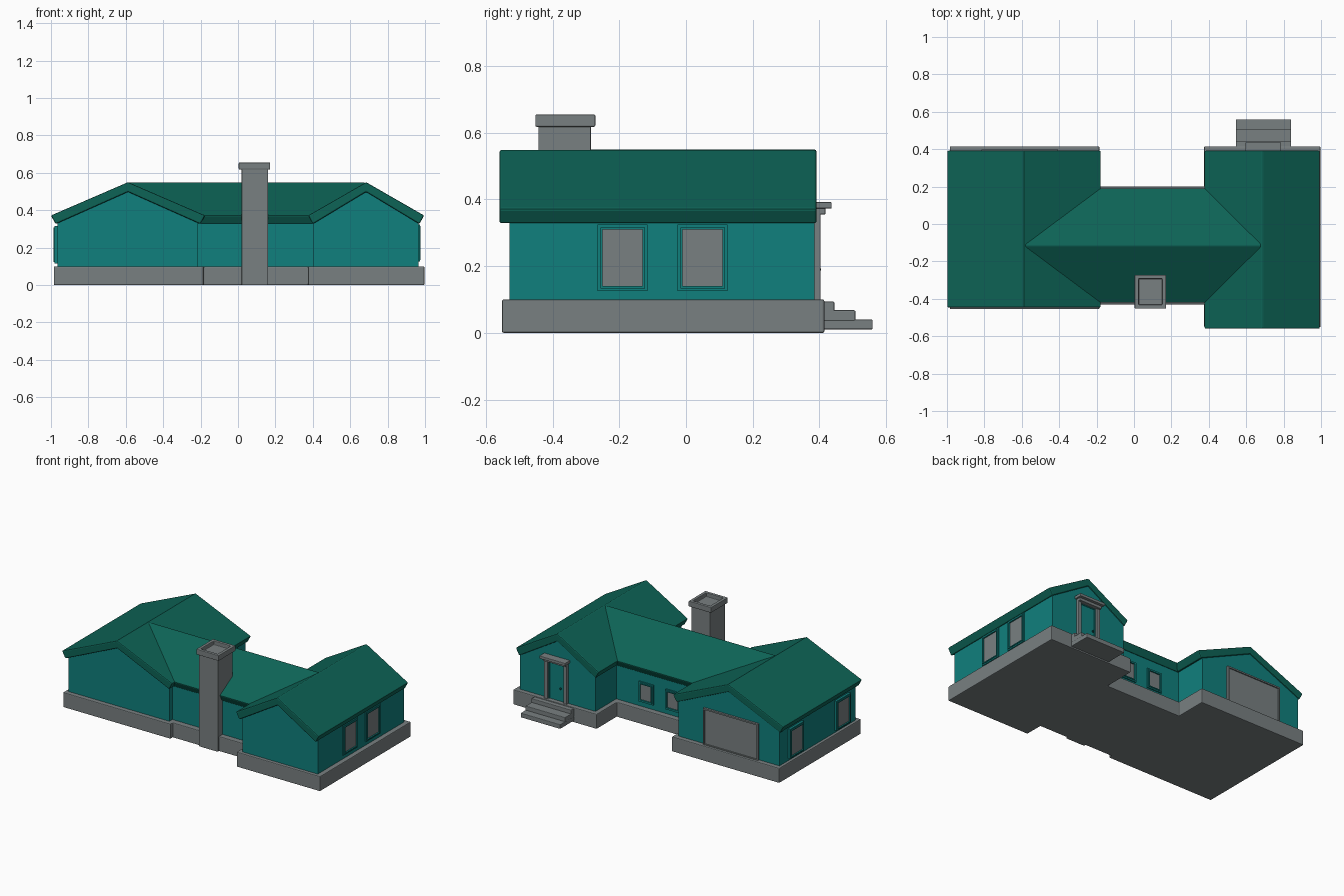
import bpy, bmesh, math
from mathutils import Matrix, Vector

if "Cube" in bpy.data.objects:
    bpy.data.objects.remove(bpy.data.objects["Cube"])


def material(name, rgb):
    m = bpy.data.materials.new(name)
    m.diffuse_color = (*rgb, 1)
    m.use_nodes = True
    m.node_tree.nodes["Principled BSDF"].inputs["Base Color"].default_value = m.diffuse_color
    return m


WALL = material("teal_wall", (0.005, 0.215, 0.205))
ROOF = material("green_roof", (0.004, 0.125, 0.092))
STONE = material("grey_stone", (0.19, 0.215, 0.22))
DARK = material("dark_metal", (0.005, 0.06, 0.06))


def finish(name, bm, mats, bevel=0.0):
    bmesh.ops.recalc_face_normals(bm, faces=bm.faces)
    me = bpy.data.meshes.new(name)
    bm.to_mesh(me)
    bm.free()
    ob = bpy.data.objects.new(name, me)
    bpy.context.collection.objects.link(ob)
    for m in mats:
        me.materials.append(m)
    if bevel:
        b = ob.modifiers.new("soft_edges", 'BEVEL')
        b.width, b.segments = bevel, 2
        b.limit_method = 'ANGLE'
        b.angle_limit = math.radians(50)
    return ob


def prism(name, pts, direction, mat, bevel=0.0):
    """Extrude a closed 3D outline along a direction."""
    bm = bmesh.new()
    f = bm.faces.new([bm.verts.new(p) for p in pts])
    ext = bmesh.ops.extrude_face_region(bm, geom=[f], use_keep_orig=True)
    vs = [g for g in ext["geom"] if isinstance(g, bmesh.types.BMVert)]
    bmesh.ops.translate(bm, verts=vs, vec=direction)
    return finish(name, bm, [mat], bevel)


def box_bm(x0, x1, y0, y1, z0, z1):
    bm = bmesh.new()
    bmesh.ops.create_cube(bm, size=1, matrix=Matrix.Translation(
        ((x0 + x1) / 2, (y0 + y1) / 2, (z0 + z1) / 2)) @ Matrix.Diagonal((x1 - x0, y1 - y0, z1 - z0, 1)))
    return bm


def box(name, dims, mat, bevel=0.0):
    return finish(name, box_bm(*dims), [mat], bevel)


def gable_walls(name, c, hw, a, b, along_y=True):
    prof = [(-hw, 0.09), (hw, 0.09), (hw, 0.34), (0, 0.51), (-hw, 0.34)]
    if along_y:
        return prism(name, [(c + u, a, z) for u, z in prof], (0, b - a, 0), WALL)
    return prism(name, [(a, c + u, z) for u, z in prof], (b - a, 0, 0), WALL)


def gable_roof(name, c, hw, a, b, along_y=True):
    prof = [(-hw, 0.372), (0, 0.55), (hw, 0.372), (hw - 0.025, 0.326), (0, 0.498), (-hw + 0.025, 0.326)]
    if along_y:
        return prism(name, [(c + u, a, z) for u, z in prof], (0, b - a, 0), ROOF, 0.007)
    return prism(name, [(a, c + u, z) for u, z in prof], (b - a, 0, 0), ROOF, 0.007)


def panel(name, loc, turn, w, h, depth, steps, frame, pane):
    """Framed plate facing -y before turning; steps are (inset, push) pairs."""
    bm = box_bm(-w / 2, w / 2, -depth, 0.02, -h / 2, h / 2)
    bm.faces.ensure_lookup_table()
    bmesh.ops.recalc_face_normals(bm, faces=bm.faces)
    f = min(bm.faces, key=lambda q: q.calc_center_median().y)
    for t, d in steps:
        bmesh.ops.inset_region(bm, faces=[f], thickness=t, depth=0)
        ext = bmesh.ops.extrude_discrete_faces(bm, faces=[f])
        f = ext["faces"][0]
        bmesh.ops.translate(bm, verts=f.verts, vec=(0, -d, 0))
    f.material_index = 1
    bm.transform(Matrix.Translation(loc) @ Matrix.Rotation(math.radians(turn), 4, 'Z'))
    return finish(name, bm, [frame, pane])


# foundation slab, one outline around both wings and the link
outline = [(-0.985, -0.455), (-0.185, -0.455), (-0.185, -0.43), (0.375, -0.43), (0.375, -0.552), (0.997, -0.552),
           (0.997, 0.415), (0.375, 0.415), (0.375, 0.2), (-0.185, 0.2), (-0.185, 0.415), (-0.985, 0.415)]
prism("foundation", [(x, y, 0) for x, y in outline], (0, 0, 0.1), STONE, 0.005)

# walls and roofs
gable_walls("left_wing_walls", -0.59, 0.376, -0.425, 0.385)
gable_walls("right_wing_walls", 0.685, 0.28, -0.53, 0.385)
gable_walls("middle_walls", -0.115, 0.278, -0.5, 0.6, False)
gable_roof("left_wing_roof", -0.588, 0.412, -0.447, 0.392)
gable_roof("right_wing_roof", 0.685, 0.31, -0.56, 0.392)
gable_roof("middle_roof", -0.115, 0.307, -0.585, 0.68, False)

# chimney with a hollow cap
box("chimney_stack", (0.02, 0.16, -0.443, -0.285, 0, 0.625), STONE, 0.003)
bm = box_bm(0.004, 0.172, -0.452, -0.272, 0.618, 0.655)
top = max(bm.faces, key=lambda q: q.calc_center_median().z)
bmesh.ops.inset_region(bm, faces=[top], thickness=0.03, depth=0)
pit = bmesh.ops.extrude_discrete_faces(bm, faces=[top])["faces"][0]
bmesh.ops.translate(bm, verts=pit.verts, vec=(0, 0, -0.025))
finish("chimney_cap", bm, [STONE], 0.004)

# windows on the two outer sides and on the back of the middle part
rim = [(0.012, 0.005), (0.009, -0.009)]
for i, y in enumerate((-0.19, 0.05)):
    panel(f"right_window_{i}", (0.965, y, 0.225), 90, 0.15, 0.2, 0.007, rim, WALL, STONE)
for i, y in enumerate((-0.275, 0.22)):
    panel(f"left_window_{i}", (-0.966, y, 0.215), -90, 0.15, 0.2, 0.016, rim, WALL, STONE)
for i, x in enumerate((-0.02, 0.18)):
    panel(f"back_window_{i}", (x, 0.163, 0.2), 180, 0.11, 0.135, 0.008, rim, WALL, STONE)

# garage door
panel("garage_door", (-0.61, 0.385, 0.22), 180, 0.41, 0.25, 0.014, [(0.014, -0.008)], STONE, STONE)

# front entrance: door, knob, posts and canopy
panel("entrance_door", (0.69, 0.385, 0.225), 180, 0.125, 0.27, 0.006, [(0.014, -0.004)], WALL, WALL)
bm = bmesh.new()
bmesh.ops.create_uvsphere(bm, u_segments=10, v_segments=6, radius=0.007, matrix=Matrix.Translation((0.655, 0.398, 0.19)))
finish("door_knob", bm, [DARK])
for i, s in enumerate((-1, 1)):
    x = 0.69 + s * 0.072
    box(f"door_post_{i}", (x - 0.013, x + 0.013, 0.38, 0.404, 0.095, 0.365), STONE, 0.003)
box("door_lintel", (0.605, 0.775, 0.38, 0.418, 0.355, 0.376), STONE, 0.003)
box("door_canopy", (0.595, 0.787, 0.38, 0.437, 0.373, 0.392), STONE, 0.003)

# entrance steps
for i, (y, z0, z1) in enumerate(((0.56, 0.01, 0.04), (0.508, 0.035, 0.068), (0.445, 0.06, 0.094))):
    box(f"entrance_step_{i}", (0.545, 0.84, 0.4, y, z0, z1), STONE, 0.004)
